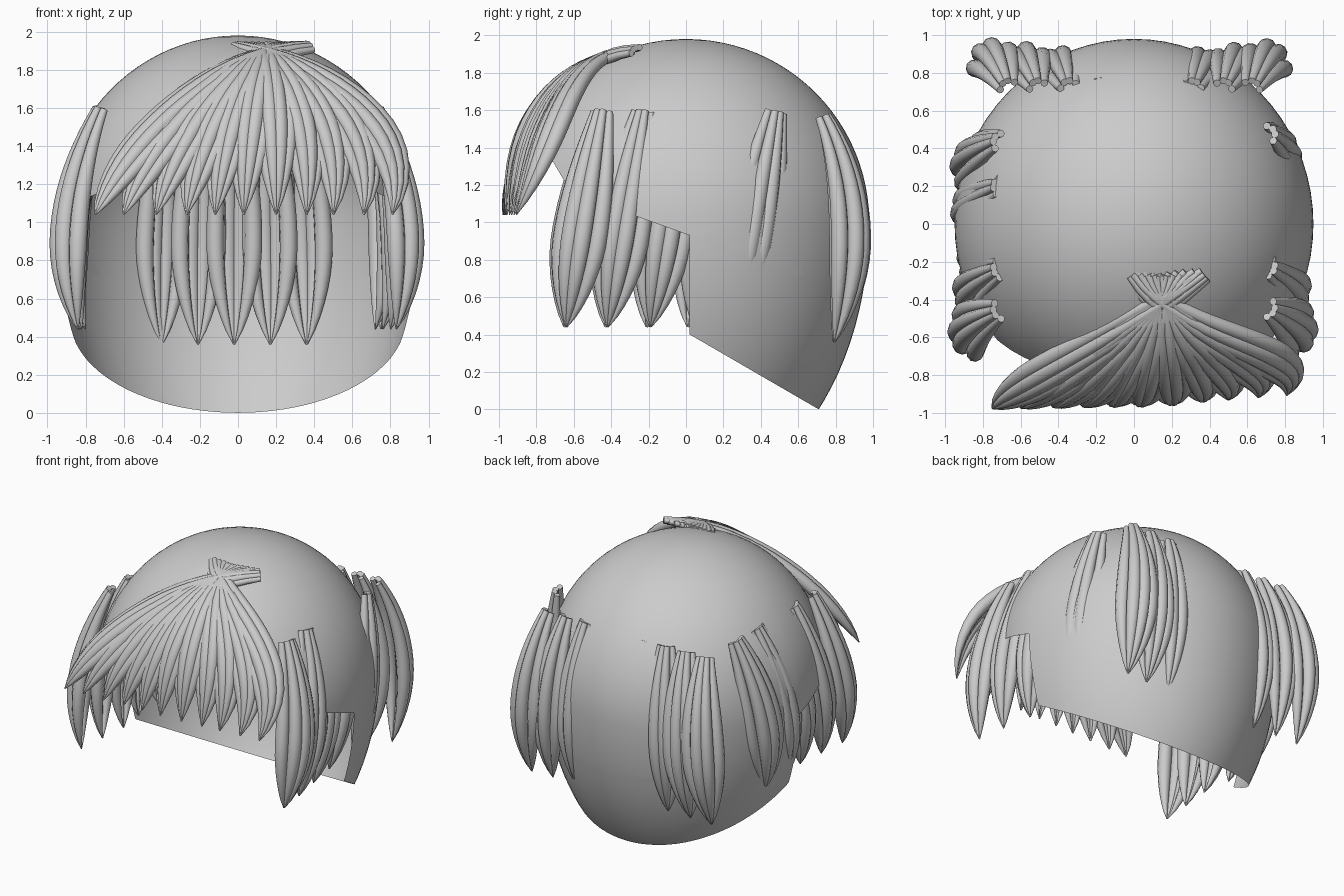
import bpy, bmesh, math
from mathutils import Vector

if "Cube" in bpy.data.objects:
    bpy.data.objects.remove(bpy.data.objects["Cube"])


def through(pts, ts, t):
    """Smooth curve passing through pts at parameters ts."""
    out = Vector((0, 0, 0))
    for i, p in enumerate(pts):
        k = 1.0
        for j in range(len(pts)):
            if j != i:
                k *= (t - ts[j]) / (ts[i] - ts[j])
        out += Vector(p) * k
    return out


def swell(t, root, peak):
    """Lock width along its length: narrow root, full belly, pointed tip."""
    if t < peak:
        return root + (1 - root) * math.sin(math.pi / 2 * t / peak)
    return max(0.04, math.cos(math.pi / 2 * (t - peak) / (1 - peak)) ** 0.75)


def lock(name, pts, ts, normal, width, bulge, radius, n=4, root=0.42, peak=0.58, steps=18):
    """A clump of n tapered strands fanned over an arc, meeting at the tip."""
    cu = bpy.data.curves.new(name, 'CURVE')
    cu.dimensions = '3D'
    cu.bevel_depth = 1.0
    cu.bevel_resolution = 3
    cu.use_fill_caps = True
    normal = Vector(normal).normalized()
    for k in range(n):
        a = -1 + 2 * k / (n - 1)
        sp = cu.splines.new('POLY')
        sp.points.add(steps)
        for i in range(steps + 1):
            t = i / steps
            p = through(pts, ts, t)
            d = through(pts, ts, t + 0.01) - through(pts, ts, t - 0.01)
            side = d.cross(normal).normalized()
            out = side.cross(d).normalized()
            f = swell(t, root, peak)
            q = p + side * (a * width * f) + out * (bulge * (1 - a * a) * f)
            sp.points[i].co = (*q, 1)
            sp.points[i].radius = radius * f
    ob = bpy.data.objects.new(name, cu)
    bpy.context.collection.objects.link(ob)
    bpy.ops.object.select_all(action='DESELECT')
    ob.select_set(True)
    bpy.context.view_layer.objects.active = ob
    bpy.ops.object.convert(target='MESH')
    bpy.ops.object.shade_smooth_by_angle(angle=math.radians(50))


# Scalp cap: rounded dome, longer below, cut by the nape and face openings
bm = bmesh.new()
bmesh.ops.create_uvsphere(bm, u_segments=72, v_segments=48, radius=1)
for v in bm.verts:
    v.co = (v.co.x * 0.95, v.co.y * 0.98, 1 + v.co.z * (0.98 if v.co.z > 0 else 1.45))


def cut(co, no, clear=False):
    bmesh.ops.bisect_plane(bm, geom=bm.verts[:] + bm.edges[:] + bm.faces[:],
                           plane_co=co, plane_no=no, clear_inner=clear)


A, B = Vector((0, 0.02, 0.93)), Vector((0, -0.65, 1.22))
nA, nB = Vector((0, 0.24, 0.67)), Vector((0, 0.17, 0.10))
cut((0, 0.71, 0), (0, 0.40, 0.69), True)
cut(A, (0, 1, 0))
cut(A, nA)
cut(B, nB)
gone = []
for f in bm.faces:
    c = f.calc_center_median()
    if c.y < 0.02 and ((c - A).dot(nA) < 0 or (c - B).dot(nB) < 0):
        gone.append(f)
bmesh.ops.delete(bm, geom=gone, context='FACES')
me = bpy.data.meshes.new("scalp_cap")
bm.to_mesh(me)
bm.free()
cap = bpy.data.objects.new("scalp_cap", me)
bpy.context.collection.objects.link(cap)
for p in me.polygons:
    p.use_smooth = True

T3 = (0, 0.5, 1)

# Back row: middle locks sit inside the cap, outer ones stand proud
for i, x in enumerate((-0.77, -0.59, -0.40, -0.21, -0.02, 0.17, 0.36, 0.55, 0.72)):
    push = 0.11 * abs(x)
    lock(f"back_lock_{i}",
         [(x * 0.87, 0.73, 1.56), (x * 0.97, 0.785 + push, 1.0), (x, 0.77 + push * 0.3, 0.36)],
         T3, (x * 0.7, 1, 0), 0.10, 0.07, 0.047)

# Side rows: roots lean back, tips sweep forward
for s, name in ((1, "right"), (-1, "left")):
    rows = ((-0.45, 0.86), (-0.23, 0.83), (0.0, 0.79), (0.24, 0.75), (0.48, 0.78))
    if s < 0:
        rows = ((-0.46, 0.87), (-0.24, 0.85), (-0.02, 0.83), (0.20, 0.86), (0.44, 0.86))
    for i, (y, x) in enumerate(rows):
        root_x = 0.72 if x > 0.77 and abs(y) > 0.1 else 0.66
        lock(f"{name}_side_lock_{i}",
             [(s * root_x, y, 1.59), (s * x, y - 0.10, 1.02), (s * (x - 0.03), y - 0.19, 0.44)],
             T3, (s, y * 0.9, 0), 0.105, 0.06, 0.048)

# Fringe: locks crossing at a parting point and fanning over the forehead
px = 0.15
for i, x in enumerate((-0.75, -0.60, -0.43, -0.27, -0.12, 0.03, 0.20, 0.36, 0.50, 0.66, 0.81)):
    d = x - px
    right, left = max(d, 0), max(-d, 0)
    lock(f"fringe_lock_{i}",
         [(px - 0.25 * d, -0.27, 1.92),
          (px, -0.43, 1.87),
          (px + 0.60 * d + 0.15 * right, -0.775 + 0.15 * right + 0.02 * left,
           1.61 - 0.05 * right - 0.10 * left),
          (x, -0.96 + 0.08 * right - 0.02 * left, 1.04)],
         (0, 0.16, 0.58, 1), (d * 0.7, -1, 0.7), 0.077, 0.028, 0.043, root=0.42, peak=0.65)
